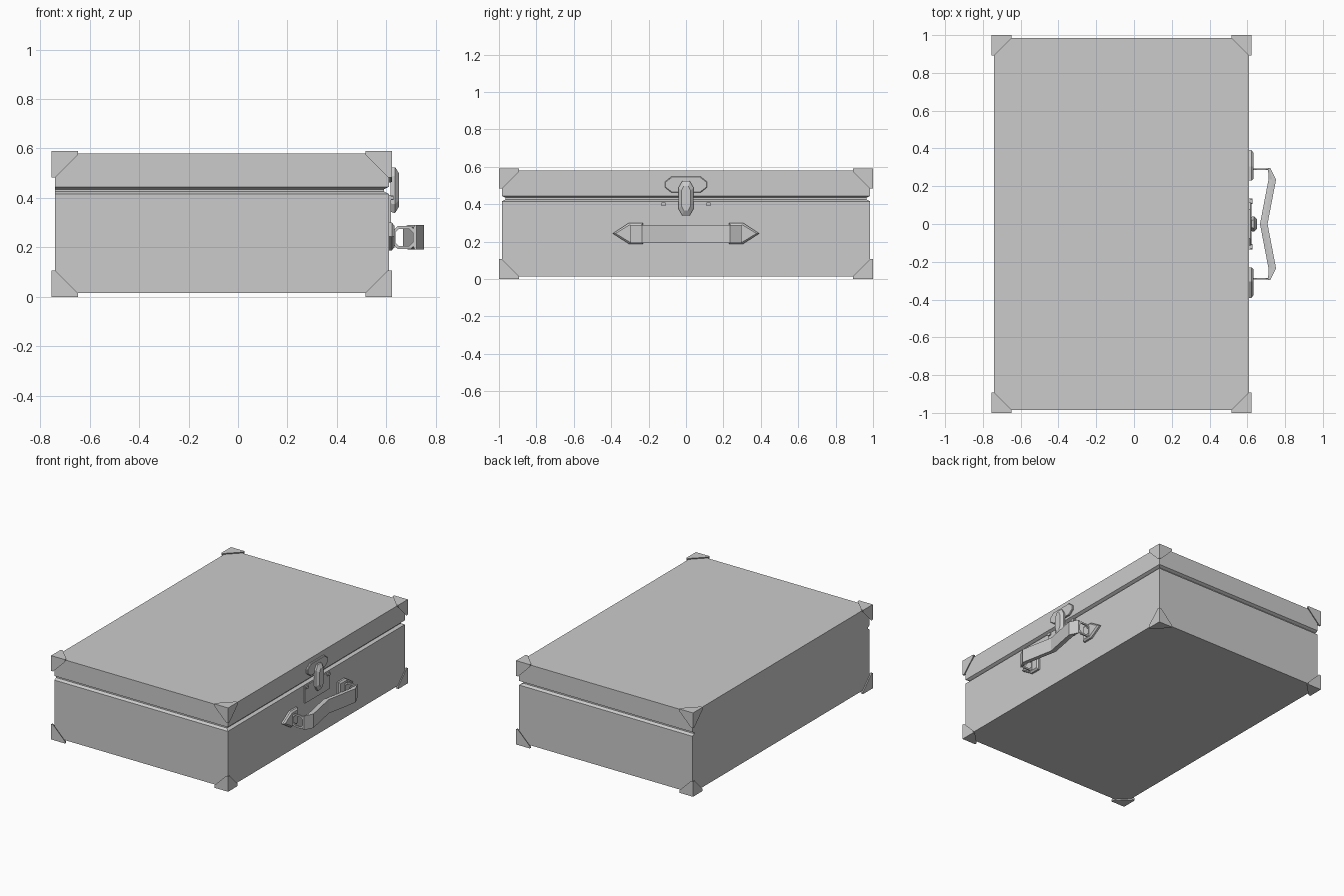
import bpy, bmesh
from mathutils import Vector
from itertools import permutations

if "Cube" in bpy.data.objects:
    bpy.data.objects.remove(bpy.data.objects["Cube"])


def finish(name, bm):
    bmesh.ops.recalc_face_normals(bm, faces=bm.faces)
    me = bpy.data.meshes.new(name)
    bm.to_mesh(me)
    bm.free()
    ob = bpy.data.objects.new(name, me)
    bpy.context.collection.objects.link(ob)
    return ob


def loft(name, rings, closed=False):
    """Skin matching point rings; cap both ends, or join last to first."""
    bm = bmesh.new()
    vs = [[bm.verts.new(p) for p in r] for r in rings]
    n = len(rings[0])
    pairs = list(zip(vs, vs[1:])) + ([(vs[-1], vs[0])] if closed else [])
    for a, b in pairs:
        for i in range(n):
            j = (i + 1) % n
            bm.faces.new((a[i], a[j], b[j], b[i]))
    if not closed:
        bm.faces.new(vs[0])
        bm.faces.new(vs[-1])
    return finish(name, bm)


def plate(name, outline, levels):
    """Raised fitting on the +x face: levels are (x, scale y, scale z)."""
    cy = sum(p[0] for p in outline) / len(outline)
    cz = sum(p[1] for p in outline) / len(outline)
    return loft(name, [[(x, cy + (y - cy) * sy, cz + (z - cz) * sz)
                        for y, z in outline] for x, sy, sz in levels])


def octagon(cy, cz, hy, hz, cut_y, cut_z):
    q = [(hy, hz - cut_z), (hy - cut_y, hz)]
    pts = q + [(-y, z) for y, z in reversed(q)]
    pts += [(-y, -z) for y, z in pts]
    return [(cy + y, cz + z) for y, z in pts]


# Case body: groove between base and lid on three sides, hinge side unbroken
X0, X1, Y = -0.74, 0.61, 0.985
levels = [(0.015, 0), (0.416, 0), (0.426, 0.02), (0.435, 0.02), (0.445, 0), (0.58, 0)]
loft("case", [[(X0, -Y + d, z), (X1 - d, -Y + d, z), (X1 - d, Y - d, z), (X0, Y - d, z)]
              for z, d in levels])

# Corner protectors
A, B = 0.107, 0.016
offsets = {(0, 0, 0)} | set(permutations((A, 0, 0))) | set(permutations((A, B, 0)))
for cx, sx in ((-0.755, 1), (0.623, -1)):
    for cy, sy in ((-1, 1), (1, -1)):
        for cz, sz in ((0, 1), (0.59, -1)):
            bm = bmesh.new()
            for x, y, z in sorted(offsets):
                bm.verts.new((cx + sx * x, cy + sy * y, cz + sz * z))
            bmesh.ops.convex_hull(bm, input=bm.verts)
            bmesh.ops.dissolve_limit(bm, angle_limit=0.01, verts=bm.verts, edges=bm.edges)
            finish("corner_protector", bm)

# Latch: base plate, lid plate, lever and rivets
plate("latch_base_plate", [(-0.135, 0.29), (0.135, 0.29), (0.135, 0.412), (-0.135, 0.412)],
      [(0.605, 1, 1), (0.618, 1, 1)])
plate("latch_lid_plate", octagon(0, 0.505, 0.113, 0.043, 0.035, 0.028),
      [(0.605, 1, 1), (0.618, 1, 1), (0.622, 0.96, 0.92)])
plate("latch_lever", octagon(0, 0.432, 0.04, 0.092, 0.02, 0.035),
      [(0.617, 0.9, 0.95), (0.628, 1, 1), (0.636, 1, 1), (0.652, 0.6, 0.72)])
for s in (-1, 1):
    plate("latch_rivet", octagon(s * 0.12, 0.4, 0.014, 0.009, 0.004, 0.003),
          [(0.61, 1, 1), (0.628, 1, 1)])

# Handle mounts and link rings
for s in (-1, 1):
    outline = [(s * y, z) for y, z in
               ((0.23, 0.188), (0.305, 0.188), (0.392, 0.244), (0.305, 0.3), (0.23, 0.3))]
    plate("handle_mount", outline, [(0.605, 1, 1), (0.622, 1, 1), (0.632, 0.85, 0.8)])
    rings = []
    for scale, dy in ((1, -0.005), (1, 0.005), (0.76, 0.005), (0.76, -0.005)):
        rings.append([(x, s * 0.29 + dy, z) for x, z in
                      octagon(0.672, 0.24, 0.047 * scale, 0.046 * scale,
                              0.02 * scale, 0.02 * scale)])
    loft("handle_link", rings, closed=True)

# Handle grip: bent strap, cross-section taller on the outer side
stations = [(-0.296, 0.71, 0.722), (-0.235, 0.712, 0.752), (0, 0.667, 0.707),
            (0.235, 0.712, 0.752), (0.296, 0.71, 0.722)]
loft("handle_grip", [[(xi, y, 0.2), ((xi + xo) / 2, y, 0.192), (xo, y, 0.192),
                      (xo, y, 0.29), ((xi + xo) / 2, y, 0.29), (xi, y, 0.282)]
                     for y, xi, xo in stations])
